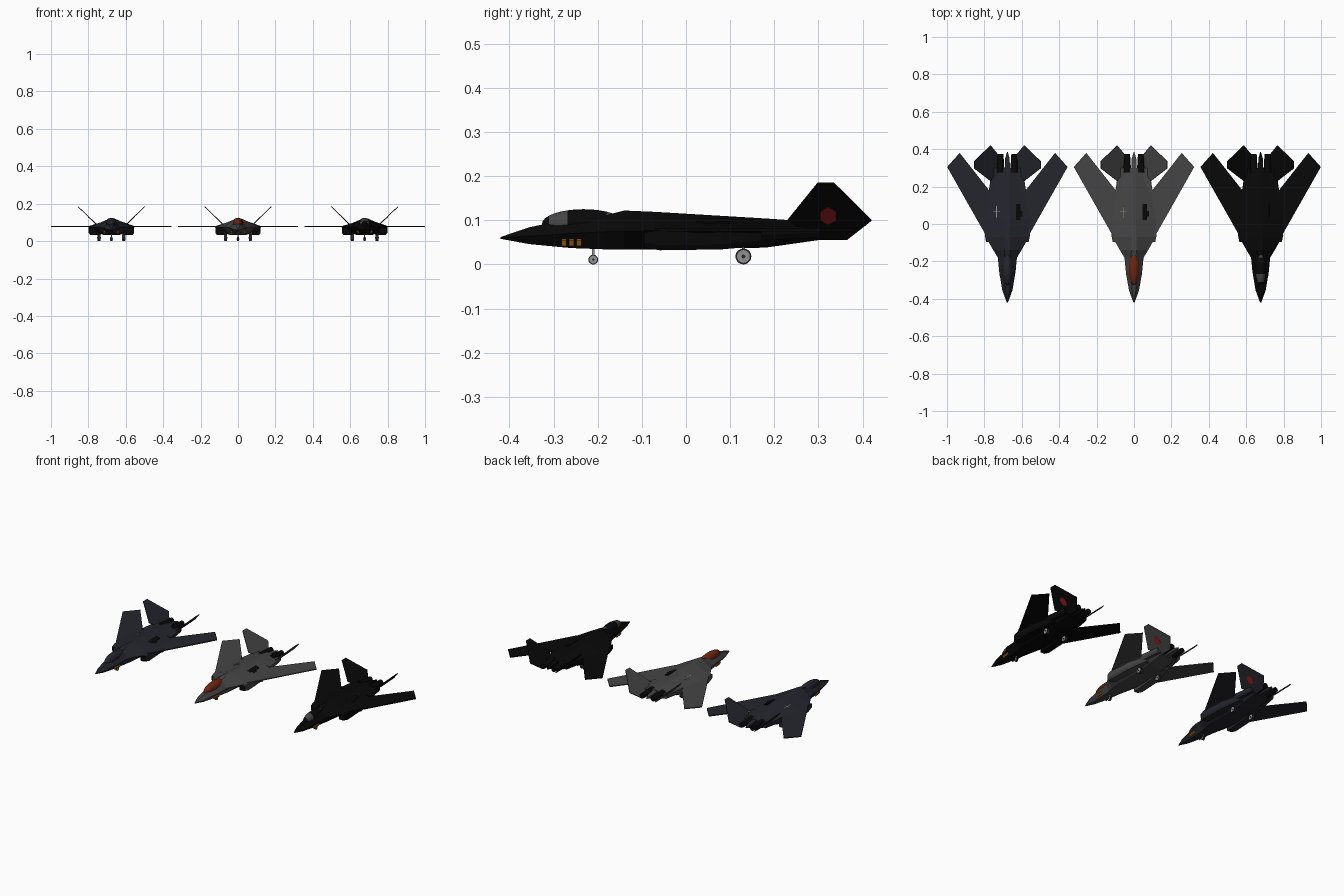
import bpy, bmesh, math
from mathutils import Vector, Matrix

if "Cube" in bpy.data.objects:
    bpy.data.objects.remove(bpy.data.objects["Cube"])


def material(name, r, g, b):
    m = bpy.data.materials.new(name)
    m.diffuse_color = (r, g, b, 1)
    m.use_nodes = True
    bsdf = m.node_tree.nodes["Principled BSDF"]
    bsdf.inputs["Base Color"].default_value = (r, g, b, 1)
    bsdf.inputs["Roughness"].default_value = 0.7
    return m


BLUE = material("blue_grey_paint", .018, .0185, .027)
GREY = material("grey_paint", .06, .06, .06)
BLACK = material("black_paint", .0025, .0025, .0025)
GLASS = material("amber_glass", .16, .02, .006)
RED = material("emblem_red", .26, .012, .016)
ORANGE = material("marking_orange", .42, .14, .012)
METAL = material("light_metal", .28, .28, .28)
RUBBER = material("tyre_rubber", .02, .02, .02)


def finish(bm, name, mats, smooth=False):
    bmesh.ops.recalc_face_normals(bm, faces=bm.faces)
    mesh = bpy.data.meshes.new(name)
    bm.to_mesh(mesh)
    bm.free()
    for m in mats:
        mesh.materials.append(m)
    for p in mesh.polygons:
        p.use_smooth = smooth
    ob = bpy.data.objects.new(name, mesh)
    bpy.context.collection.objects.link(ob)
    return ob


def loft(name, rings, mats, front=0):
    """Skin a list of closed rings; the first cap takes material slot `front`."""
    bm = bmesh.new()
    loops = [[bm.verts.new(p) for p in ring] for ring in rings]
    for a, b in zip(loops, loops[1:]):
        for i in range(len(a)):
            j = (i + 1) % len(a)
            bm.faces.new((a[i], a[j], b[j], b[i]))
    bm.faces.new(loops[0]).material_index = front
    bm.faces.new(loops[-1])
    return finish(bm, name, mats)


def plate(name, outline, offset, mat):
    """Flat outline thickened to both sides by the offset vector."""
    off = Vector(offset)
    return loft(name, [[Vector(p) - off for p in outline],
                       [Vector(p) + off for p in outline]], [mat])


def box(name, centre, size, mat, tilt=0):
    bm = bmesh.new()
    mat4 = (Matrix.Translation(centre) @ Matrix.Rotation(tilt, 4, 'Y')
            @ Matrix.Diagonal((*size, 1)))
    bmesh.ops.create_cube(bm, size=1, matrix=mat4)
    return finish(bm, name, [mat])


def drum(name, centre, axis, r1, r2, depth, mat, sides=20):
    bm = bmesh.new()
    rot = Vector((0, 0, 1)).rotation_difference(Vector(axis)).to_matrix().to_4x4()
    bmesh.ops.create_cone(bm, cap_ends=True, segments=sides, radius1=r1, radius2=r2,
                          depth=depth, matrix=Matrix.Translation(centre) @ rot)
    return finish(bm, name, [mat])


# Hull stations: y, top half width, top z, edge half width, edge z, belly half width, belly z
HULL = [(-.42, .001, .062, .003, .06, .001, .058),
        (-.355, .010, .084, .027, .064, .012, .046),
        (-.26, .016, .104, .043, .070, .022, .037),
        (-.18, .016, .112, .051, .074, .030, .034),
        (-.14, .014, .122, .075, .075, .038, .034),
        (-.07, .012, .119, .115, .077, .045, .034),
        (.03, .012, .113, .130, .078, .050, .035),
        (.18, .012, .104, .100, .078, .050, .038),
        (.30, .012, .096, .066, .076, .050, .055)]
FIN = [(.23, .1), (.298, .184), (.335, .184), (.42, .1), (.365, .057), (.30, .057)]
FIN_LEAN = 1.05
FIN_NORMAL = Vector((1, 0, -FIN_LEAN)).normalized()


def fin_point(y, z):
    return Vector((.09 + (z - .1) * FIN_LEAN, y, z))


def wheel(tag, x, y, r, width):
    drum(tag + "_tyre", (x, y, r), (1, 0, 0), r, r, width, RUBBER)
    drum(tag + "_hub", (x, y, r), (1, 0, 0), r * .8, r * .8, width + .003, METAL)
    drum(tag + "_axle_cap", (x, y, r), (1, 0, 0), r * .25, r * .25, width + .006, RUBBER, 8)
    box(tag + "_strut", (x, y, r + .016), (.005, .006, .034), METAL)


def canopy(tag, paint, glass):
    bm = bmesh.new()
    bmesh.ops.create_uvsphere(bm, u_segments=24, v_segments=16, radius=1,
                              matrix=Matrix.Translation((0, -.232, .092))
                              @ Matrix.Diagonal((.028, .094, .033, 1))
                              @ Matrix.Rotation(math.pi / 2, 4, 'X'))
    for f in bm.faces:
        y = f.calc_center_median().y
        if glass == GLASS:
            f.material_index = 1
        elif glass == GREY and (-.31 < y < -.275 or -.175 < y < -.15):
            f.material_index = 1
    finish(bm, tag + "_canopy", [paint, glass], True)


def mirrored_parts(tag, paint, s):
    side = tag + ("_left" if s > 0 else "_right")
    flip = lambda pts: [Vector((s * p[0], p[1], p[2])) for p in pts]
    # Swept wing
    root = [(.05, -.13), (.115, -.06), (.322, .305), (.255, .38), (.09, .17), (.05, .17)]
    plate(side + "_wing", flip([(x, y, .078) for x, y in root]), (0, 0, .003), paint)
    # Leaning tail fin running through the rear deck, with a round emblem outside
    normal = Vector((s * FIN_NORMAL.x, 0, FIN_NORMAL.z))
    plate(side + "_fin", flip([fin_point(*p) for p in FIN]), normal * .002, paint)
    disc = []
    for i in range(12):
        a = i * math.tau / 12
        r = .020 if i % 2 else .017
        disc.append(fin_point(.322 + r * math.cos(a), .112 + r * math.sin(a)) + FIN_NORMAL * .0025)
    plate(side + "_emblem", flip(disc), normal * .001, RED)
    # Intake duct under the wing root
    ring = lambda y, a, b, lo, hi: flip([(a, y, lo), (b - .008, y, lo), (b, y, lo + .012),
                                         (b, y, hi), (a, y, hi)])
    loft(side + "_intake", [ring(-.095, .078, .114, .038, .072), ring(-.06, .074, .121, .032, .078),
                            ring(.08, .060, .115, .034, .078), ring(.2, .045, .085, .045, .078)],
         [paint, BLACK], 1)
    # Engine nozzle
    drum(side + "_nozzle", (s * .036, .325, .078), (0, 1, 0), .021, .015, .1, BLACK, 12)
    # Rear shoulder bridging hull and fin
    loft(side + "_rear_shoulder", [ring(.17, .04, .10, .055, .086), ring(.3, .04, .082, .06, .085)], [paint])
    # Nose marking of three broken bars
    for k in range(3):
        y = -.282 + k * .017
        plate(side + "_nose_marking", flip([(.0315 + k * .002, y, .043), (.0315 + k * .002, y + .011, .043),
                                            (.0385 + k * .002, y + .011, .056), (.0375 + k * .002, y, .056)]),
              (s * .003, 0, -.0015), ORANGE)
    # Main wheel
    wheel(side + "_main_wheel", s * .066, .13, .018, .014)


def jet(tag, centre_x, paint, glass):
    before = set(bpy.data.objects)
    rings = [[(tw, y, tz), (w, y, ez), (bw, y, bz), (-bw, y, bz), (-w, y, ez), (-tw, y, tz)]
             for y, tw, tz, w, ez, bw, bz in HULL]
    loft(tag + "_hull", rings, [paint])
    # Pointed tail between the nozzles
    tail = lambda y, w, lo, hi: [(w, y, lo), (w, y, hi), (-w, y, hi), (-w, y, lo)]
    loft(tag + "_tail_spike", [tail(.29, .014, .06, .095), tail(.35, .012, .066, .086),
                               tail(.385, .002, .074, .078)], [paint])
    canopy(tag, paint, glass)
    for s in (1, -1):
        mirrored_parts(tag, paint, s)
    wheel(tag + "_nose_wheel", 0, -.21, .011, .01)
    # Deck details: light cross on one side, dark vent on the other
    slope = math.atan2(.034, .112)
    deck = (-.057, .065, .097)
    light = GREY if paint == BLACK else METAL
    if paint != BLACK:
        box(tag + "_deck_cross_long", deck, (.004, .06, .006), light, -slope)
        box(tag + "_deck_cross_short", deck, (.036, .004, .006), light, -slope)
    box(tag + "_deck_vent", (.057, .065, .097), (.024, .085, .007), BLACK, slope)
    box(tag + "_vent_step", (.072, .055, .0925), (.014, .03, .007), BLACK, slope)
    for ob in set(bpy.data.objects) - before:
        ob.location.x = centre_x


jet("blue_jet", -.677, BLUE, BLUE)
jet("grey_jet", 0, GREY, GLASS)
jet("black_jet", .677, BLACK, GREY)
